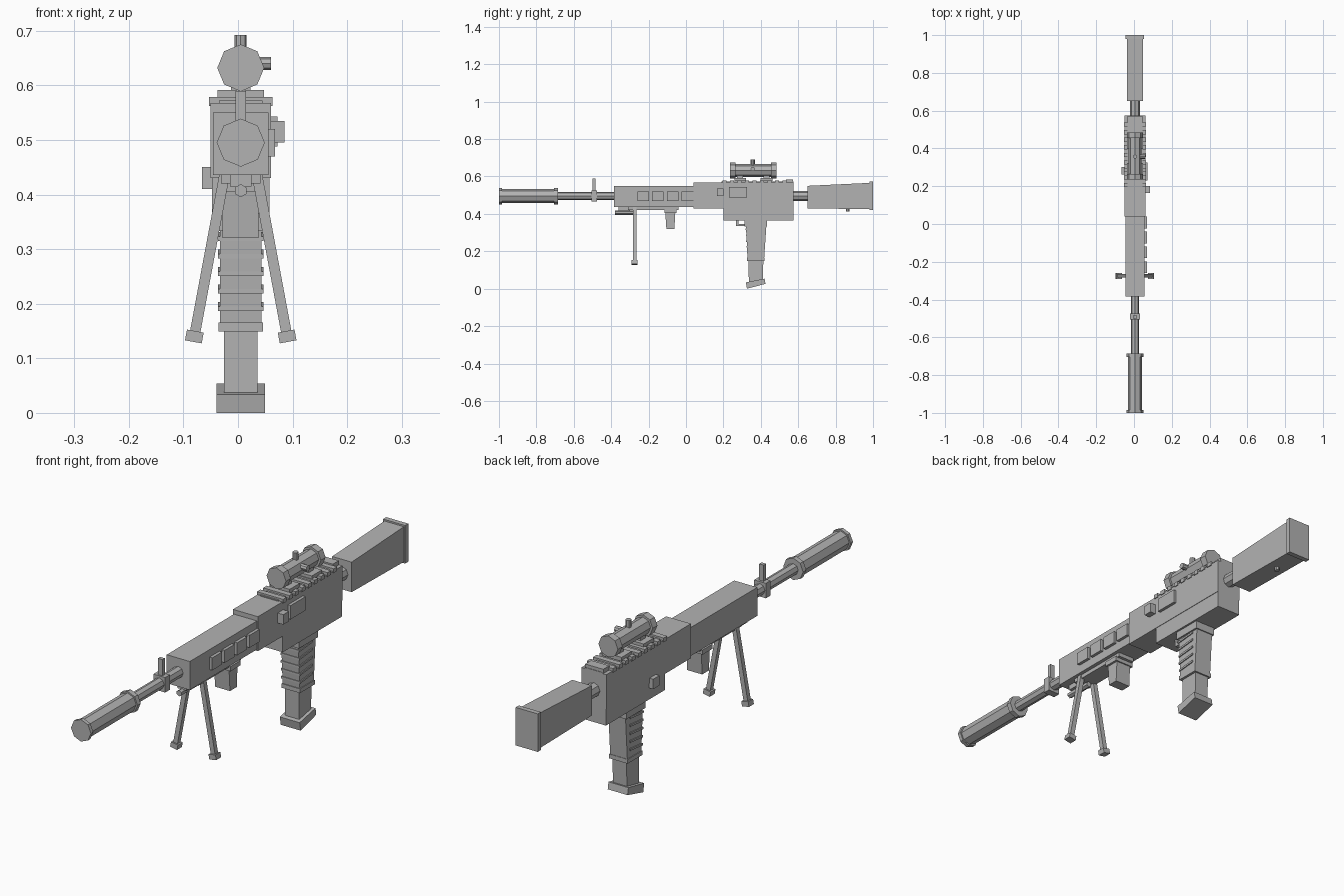
import bpy, bmesh, math
from mathutils import Vector, Matrix

cube = bpy.data.objects.get("Cube")
if cube:
    bpy.data.objects.remove(cube)

grey = bpy.data.materials.new("plain grey")
grey.use_nodes = True
tone = (0.45, 0.45, 0.45, 1)
grey.diffuse_color = tone
grey.node_tree.nodes["Principled BSDF"].inputs["Base Color"].default_value = tone

CX = 0.005      # centre line of the body
BORE = 0.495    # barrel height
SCOPE = 0.632   # scope height


def finish(name, bm):
    bmesh.ops.recalc_face_normals(bm, faces=bm.faces)
    me = bpy.data.meshes.new(name)
    bm.to_mesh(me)
    bm.free()
    me.materials.append(grey)
    ob = bpy.data.objects.new(name, me)
    bpy.context.collection.objects.link(ob)
    return ob


def prism(name, half, profile, x=CX):
    """Side profile of (y, z) points extruded across x."""
    bm = bmesh.new()
    face = bm.faces.new([bm.verts.new((x - half, y, z)) for y, z in profile])
    out = bmesh.ops.extrude_face_region(bm, geom=[face])
    verts = [v for v in out["geom"] if isinstance(v, bmesh.types.BMVert)]
    bmesh.ops.translate(bm, verts=verts, vec=(2 * half, 0, 0))
    return finish(name, bm)


def box(name, half, y0, y1, z0, z1, x=CX):
    return prism(name, half, [(y0, z0), (y1, z0), (y1, z1), (y0, z1)], x)


def rod(name, a, b, r, sides=8, turn=0.0):
    a, b = Vector(a), Vector(b)
    rot = (b - a).to_track_quat('Z', 'Y').to_matrix().to_4x4()
    bm = bmesh.new()
    bmesh.ops.create_cone(bm, cap_ends=True, segments=sides, radius1=r, radius2=r,
                          depth=(b - a).length,
                          matrix=Matrix.Translation((a + b) / 2) @ rot @ Matrix.Rotation(turn, 4, 'Z'))
    return finish(name, bm)


def tube(name, y0, y1, z, r, sides=8):
    return rod(name, (CX, y0, z), (CX, y1, z), r, sides)


# Barrel, muzzle sleeve and front sight
tube("muzzle_sleeve", -0.99, -0.69, BORE, 0.038)
tube("muzzle_front_ring", -1, -0.985, BORE, 0.044)
tube("muzzle_rear_ring", -0.705, -0.685, BORE, 0.044)
tube("barrel", -0.7, -0.37, BORE, 0.022)
box("front_sight_base", 0.026, -0.505, -0.475, 0.465, 0.525)
box("front_sight_post", 0.01, -0.499, -0.484, 0.52, 0.59)

# Handguard with side panels
box("handguard", 0.051, -0.385, 0.045, 0.436, 0.55)
box("handguard_under_rail", 0.036, -0.31, -0.04, 0.42, 0.437)
for i in range(4):
    y = -0.26 + 0.079 * i
    box(f"side_panel_{i + 1}", 0.007, y, y + 0.062, 0.47, 0.52, 0.061)

# Receiver
box("upper_receiver", 0.055, 0.04, 0.575, 0.43, 0.568)
box("lower_receiver", 0.053, 0.2, 0.575, 0.364, 0.432)
box("side_port", 0.008, 0.23, 0.325, 0.488, 0.543, 0.064)
box("charging_knob", 0.014, 0.165, 0.2, 0.495, 0.535, 0.071)
box("left_selector", 0.01, 0.262, 0.302, 0.41, 0.45, -0.056)

# Top rail
box("rail_base", 0.04, 0.19, 0.575, 0.565, 0.572)
for i in range(9):
    y = 0.195 + 0.04 * i
    box(f"rail_tooth_{i + 1}", 0.058, y, y + 0.022, 0.562, 0.579)
box("rear_sight", 0.04, 0.535, 0.573, 0.565, 0.585)

# Scope
tube("scope_tube", 0.25, 0.47, SCOPE, 0.034)
tube("scope_front_ring", 0.235, 0.265, SCOPE, 0.043)
tube("scope_rear_ring", 0.455, 0.485, SCOPE, 0.043)
for i, y in enumerate((0.29, 0.43)):
    box(f"scope_foot_{i + 1}", 0.043, y - 0.032, y + 0.032, 0.575, 0.591)
    box(f"scope_stem_{i + 1}", 0.018, y - 0.016, y + 0.016, 0.585, 0.62)
rod("scope_top_dial", (CX, 0.357, 0.64), (CX, 0.357, 0.692), 0.011)
rod("scope_side_dial", (CX, 0.357, 0.64), (0.06, 0.357, 0.64), 0.012)

# Stock
tube("stock_tube", 0.57, 0.66, BORE, 0.027)
prism("stock", 0.043, [(0.65, 0.43), (0.985, 0.425), (0.985, 0.566), (0.65, 0.55)])
box("butt_plate", 0.049, 0.98, 1, 0.42, 0.572)
rod("stock_pin", (CX, 0.865, 0.413), (CX, 0.865, 0.435), 0.01)

# Trigger and grip
box("trigger_guard", 0.012, 0.268, 0.32, 0.334, 0.345)
box("trigger_guard_front", 0.012, 0.268, 0.28, 0.334, 0.37)
box("grip_collar", 0.045, 0.314, 0.434, 0.333, 0.366)
prism("grip", 0.038, [(0.33, 0.15), (0.417, 0.15), (0.43, 0.34), (0.32, 0.34)])
for i in range(5):
    z = 0.187 + 0.032 * i
    front = 0.329 - 0.05 * (z - 0.15)
    prism(f"grip_ridge_{i + 1}", 0.042, [(front - 0.002, z), (0.405, z + 0.008),
                                         (0.405, z + 0.016), (front - 0.002, z + 0.008)])
box("grip_band", 0.041, 0.326, 0.42, 0.149, 0.166)
prism("magazine", 0.031, [(0.336, 0.03), (0.41, 0.04), (0.414, 0.16), (0.334, 0.16)])
prism("magazine_base", 0.044, [(0.326, 0), (0.425, 0.026), (0.42, 0.054), (0.32, 0.034)])

# Foregrip
box("foregrip_collar", 0.042, -0.115, -0.052, 0.405, 0.424)
prism("foregrip", 0.033, [(-0.105, 0.32), (-0.062, 0.32), (-0.057, 0.41), (-0.111, 0.41)])

# Bipod
box("bipod_mount", 0.02, -0.36, -0.3, 0.415, 0.437)
tube("bipod_pivot", -0.38, -0.265, 0.407, 0.012, 6)
for side, s in (("left", 1), ("right", -1)):
    top = Vector((CX + s * 0.03, -0.275, 0.435))
    foot = Vector((CX + s * 0.085, -0.275, 0.14))
    rod(f"bipod_leg_{side}", top, foot, 0.0135, 4, math.pi / 4)
    along = (foot - top).normalized()
    rod(f"bipod_foot_{side}", foot - along * 0.01, foot + along * 0.01, 0.022, 4, math.pi / 4)
